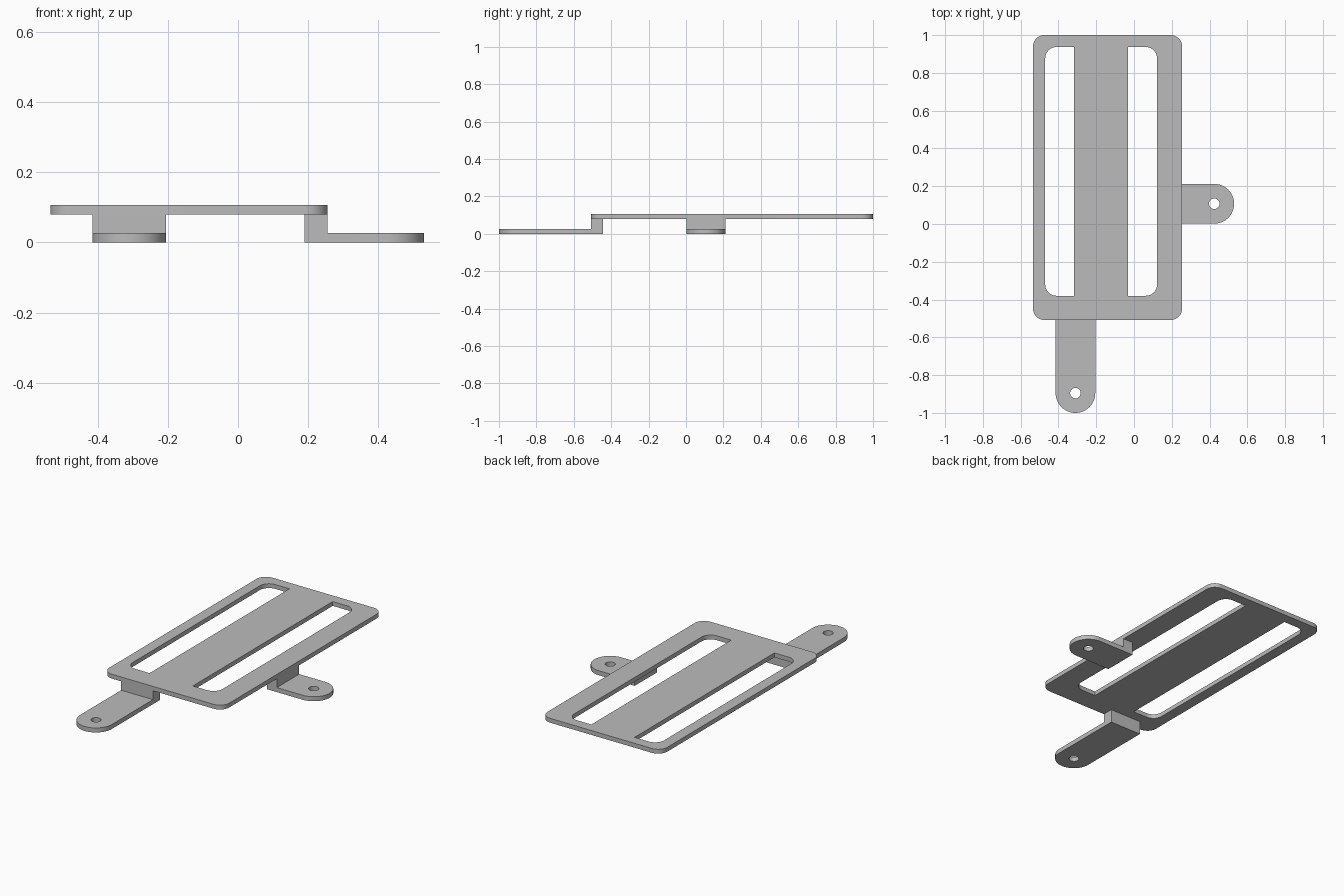
import bpy, bmesh
from math import sin, cos, pi
from mathutils import Matrix, Vector

if "Cube" in bpy.data.objects:
    bpy.data.objects.remove(bpy.data.objects["Cube"], do_unlink=True)

PLATE_LOW, PLATE_TOP, TAB_TOP = 0.08, 0.106, 0.027

grey = bpy.data.materials.new("plain grey")
grey.use_nodes = True
grey.diffuse_color = (0.5, 0.5, 0.5, 1)
grey.node_tree.nodes["Principled BSDF"].inputs["Base Color"].default_value = (0.5, 0.5, 0.5, 1)


def arc(cx, cy, r, start, end, steps):
    angles = [start + (end - start) * i / steps for i in range(steps + 1)]
    return [(cx + r * cos(a), cy + r * sin(a)) for a in angles]


def rounded_box(x0, x1, y0, y1, left_r, right_r):
    """Outline with one corner radius on each side; zero leaves a sharp corner."""
    points = []
    corners = [(x1, y0, right_r, -1, 1), (x1, y1, right_r, -1, -1),
               (x0, y1, left_r, 1, -1), (x0, y0, left_r, 1, 1)]
    for i, (x, y, r, sx, sy) in enumerate(corners):
        if r:
            start = (i - 1) * pi / 2
            points += arc(x + sx * r, y + sy * r, r, start, start + pi / 2, 10)
        else:
            points.append((x, y))
    return points


def solid(name, loops, low, high):
    """Fill an outline, leave the further loops as holes, and extrude it."""
    bm = bmesh.new()
    edges = []
    for loop in loops:
        verts = [bm.verts.new((x, y, low)) for x, y in loop]
        edges += [bm.edges.new((v, verts[i - 1])) for i, v in enumerate(verts)]
    bmesh.ops.triangle_fill(bm, edges=edges, use_beauty=True, normal=Vector((0, 0, 1)))
    extruded = bmesh.ops.extrude_face_region(bm, geom=bm.faces[:], use_keep_orig=True)
    top = [g for g in extruded["geom"] if isinstance(g, bmesh.types.BMVert)]
    bmesh.ops.translate(bm, verts=top, vec=(0, 0, high - low))
    bmesh.ops.recalc_face_normals(bm, faces=bm.faces)
    mesh = bpy.data.meshes.new(name)
    bm.to_mesh(mesh)
    bm.free()
    mesh.materials.append(grey)
    obj = bpy.data.objects.new(name, mesh)
    bpy.context.collection.objects.link(obj)
    return obj


def join_solid(target, other):
    mod = target.modifiers.new("union", 'BOOLEAN')
    mod.operation, mod.solver, mod.object = 'UNION', 'EXACT', other
    bpy.context.view_layer.objects.active = target
    bpy.ops.object.modifier_apply(modifier=mod.name)
    bpy.data.objects.remove(other, do_unlink=True)


def bracket(name, reach, origin, turn):
    """Post and round-ended tab pointing along +x from the plate edge."""
    half, depth = 0.105, 0.065
    centre = reach - half
    outline = ([(-depth, -half)] + arc(centre, 0, half, -pi / 2, pi / 2, 32)
               + [(-depth, half)])
    hole = arc(centre, 0, 0.028, 0, 2 * pi, 32)[:-1]
    tab = solid(name, [outline, hole], 0, TAB_TOP)
    post = solid("post", [rounded_box(-depth, 0, -half, half, 0, 0)], 0, PLATE_LOW)
    join_solid(tab, post)
    tab.data.transform(Matrix.Translation((*origin, 0)) @ Matrix.Rotation(turn, 4, 'Z'))
    return tab


# Plate with two long slots, rounded on their outer sides
plate = solid("slotted_plate", [
    rounded_box(-0.535, 0.255, -0.508, 1.0, 0.06, 0.06),
    rounded_box(-0.47, -0.317, -0.38, 0.937, 0.06, 0),
    rounded_box(-0.032, 0.122, -0.38, 0.937, 0, 0.06)], PLATE_LOW, PLATE_TOP)

# Mounting brackets at the front and left side
front = bracket("front_bracket", 0.492, (-0.31, -0.508), -pi / 2)
side = bracket("left_bracket", 0.275, (0.255, 0.107), 0)

for obj in (plate, front, side):
    bpy.ops.object.select_all(action='DESELECT')
    obj.select_set(True)
    bpy.context.view_layer.objects.active = obj
    bpy.ops.object.shade_smooth_by_angle(angle=pi / 6)
